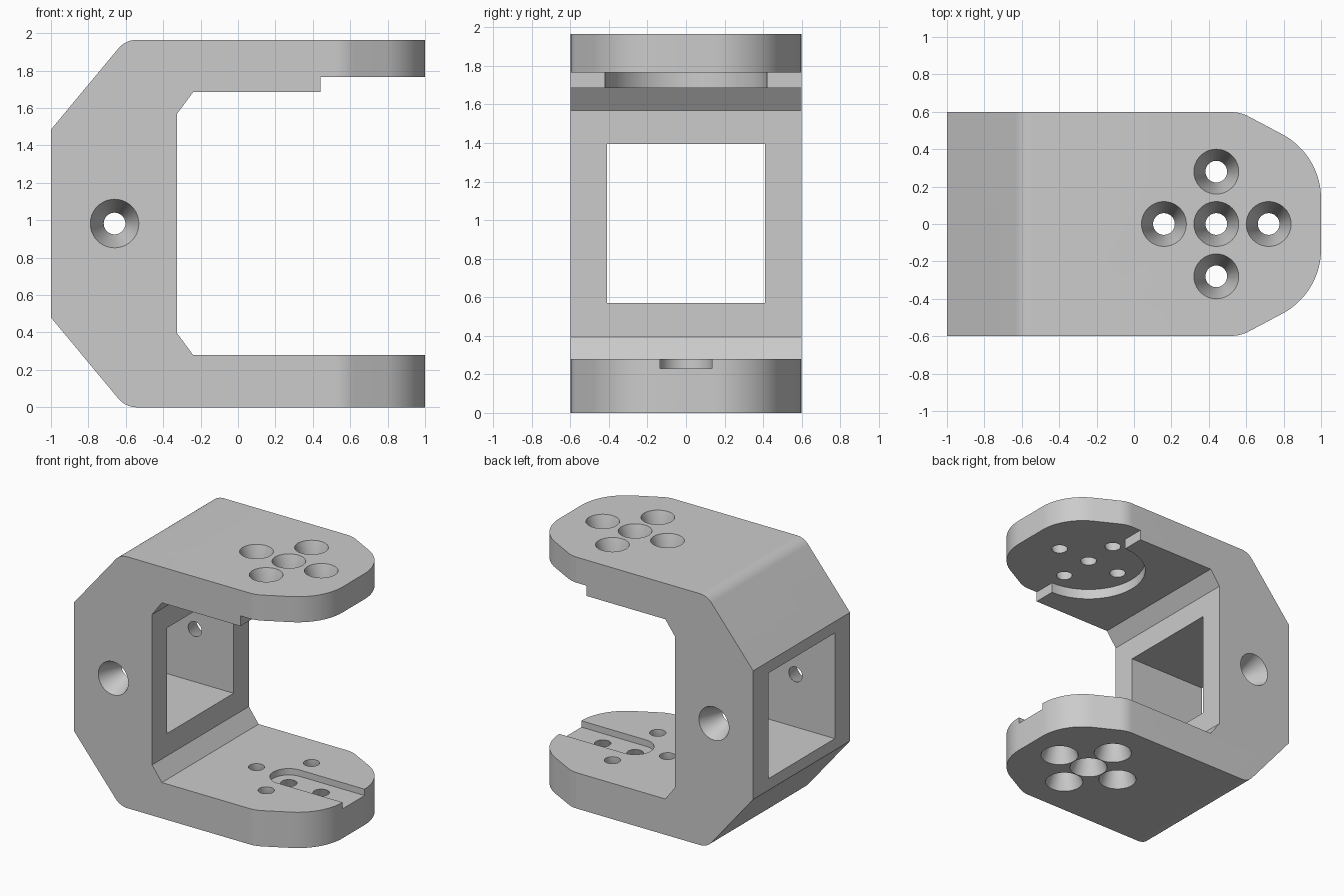
import bpy
import bmesh
from math import sin, cos, radians
from mathutils import Matrix

cube = bpy.data.objects.get("Cube")
if cube:
    bpy.data.objects.remove(cube, do_unlink=True)

HEIGHT = 1.965
HUB_X = 0.44          # centre of the hole pattern on both arms
HOLE_R = 0.058

grey = bpy.data.materials.new("matte_grey")
grey.use_nodes = True
colour = (0.6, 0.6, 0.6, 1)
grey.diffuse_color = colour
grey.node_tree.nodes["Principled BSDF"].inputs["Base Color"].default_value = colour


def arc(cx, cy, r, start, end, steps=12):
    angles = [radians(start + (end - start) * i / steps) for i in range(steps + 1)]
    return [(cx + r * cos(a), cy + r * sin(a)) for a in angles]


def make_object(name, bm):
    bmesh.ops.recalc_face_normals(bm, faces=bm.faces)
    mesh = bpy.data.meshes.new(name)
    bm.to_mesh(mesh)
    bm.free()
    mesh.materials.append(grey)
    obj = bpy.data.objects.new(name, mesh)
    bpy.context.collection.objects.link(obj)
    return obj


def prism(name, points, low, high, place):
    """Extrude a 2D outline; place maps (u, v, depth) to a 3D position."""
    bm = bmesh.new()
    face = bm.faces.new([bm.verts.new(place(u, v, low)) for u, v in points])
    shift = [b - a for a, b in zip(place(0, 0, low), place(0, 0, high))]
    extruded = bmesh.ops.extrude_face_region(bm, geom=[face])["geom"]
    verts = [g for g in extruded if isinstance(g, bmesh.types.BMVert)]
    bmesh.ops.translate(bm, verts=verts, vec=shift)
    return make_object(name, bm)


def side(u, v, d):
    return (u, d, v)


def plan(u, v, d):
    return (u, v, d)


def tapered_hole(name, matrix, wide, depth):
    """Countersunk cutter: the wide mouth at the origin narrows along +z."""
    bm = bmesh.new()
    rings = []
    for r, z in ((wide * 1.14, -0.14 * wide * depth / (wide - HOLE_R)),
                 (HOLE_R, depth), (HOLE_R, depth + 0.1)):
        rings.append([bm.verts.new((x, y, z)) for x, y in arc(0, 0, r, 0, 360, 40)[:-1]])
    for a, b in zip(rings, rings[1:]):
        for i in range(len(a)):
            j = (i + 1) % len(a)
            bm.faces.new((a[i], a[j], b[j], b[i]))
    bm.faces.new(rings[0])
    bm.faces.new(rings[-1])
    bm.transform(matrix)
    return make_object(name, bm)


def combine(target, cutter, operation="DIFFERENCE"):
    mod = target.modifiers.new(cutter.name, "BOOLEAN")
    mod.operation = operation
    mod.solver = "EXACT"
    mod.object = cutter
    bpy.context.view_layer.objects.active = target
    bpy.ops.object.modifier_apply(modifier=mod.name)
    bpy.data.objects.remove(cutter, do_unlink=True)


# C-shaped side profile, upper half mirrored to the lower half
upper = [(-0.325, 1.57), (-0.24, 1.685), (1.1, 1.685), (1.1, HEIGHT)]
upper += arc(-0.54, HEIGHT - 0.13, 0.13, 90, 140) + [(-1, 1.485)]
lower = [(x, HEIGHT - z) for x, z in reversed(upper)]
bracket = prism("fork_bracket", upper + lower, -0.598, 0.598, side)

# Tapered, rounded outline of the arm tips
tip = arc(0.52, 0.398, 0.2, 90, 61, 8) + arc(0.61, 0.135, 0.39, 61, 0, 20)
outline = [(-1.2, 0.598)] + tip + [(x, -y) for x, y in reversed(tip)] + [(-1.2, -0.598)]
combine(bracket, prism("outline_cutter", outline, -0.2, 2.2, plan), "INTERSECT")

# Square window through the spine
window = [(-1.2, 0.57), (-0.2, 0.57), (-0.2, 1.395), (-1.2, 1.395)]
combine(bracket, prism("window_cutter", window, -0.41, 0.41, side))

# Round seat under the upper arm, open towards the tip
seat = arc(HUB_X, 0, 0.42, 90, 270, 40)
seat += [(HUB_X, -0.8), (1.2, -0.8), (1.2, 0.8), (HUB_X, 0.8)]
combine(bracket, prism("seat_cutter", seat, 1.5, 1.765, plan))

# Round-ended slot on the lower arm
slot = arc(HUB_X, 0, 0.135, 90, 270, 24) + [(1.2, -0.135), (1.2, 0.135)]
combine(bracket, prism("slot_cutter", slot, 0.23, 0.4, plan))

# Cross of five countersunk holes in each arm
flip = Matrix.Rotation(radians(180), 4, "X")
for dx, dy in ((0, 0), (0.28, 0), (-0.28, 0), (0, 0.28), (0, -0.28)):
    top = Matrix.Translation((HUB_X + dx, dy, HEIGHT)) @ flip
    combine(bracket, tapered_hole("upper_hole", top, 0.12, 0.195))
    bottom = Matrix.Translation((HUB_X + dx, dy, 0))
    combine(bracket, tapered_hole("lower_hole", bottom, 0.138, 0.23))

# Countersunk hole in each cheek of the spine
for s in (-1, 1):
    cheek = Matrix.Translation((-0.66, s * 0.598, HEIGHT / 2))
    cheek = cheek @ Matrix.Rotation(radians(90 * s), 4, "X")
    combine(bracket, tapered_hole("cheek_hole", cheek, 0.13, 0.188))

# Smooth curved walls, keep hard edges
bpy.ops.object.select_all(action="DESELECT")
bracket.select_set(True)
bpy.context.view_layer.objects.active = bracket
bpy.ops.object.shade_smooth_by_angle(angle=radians(25))
